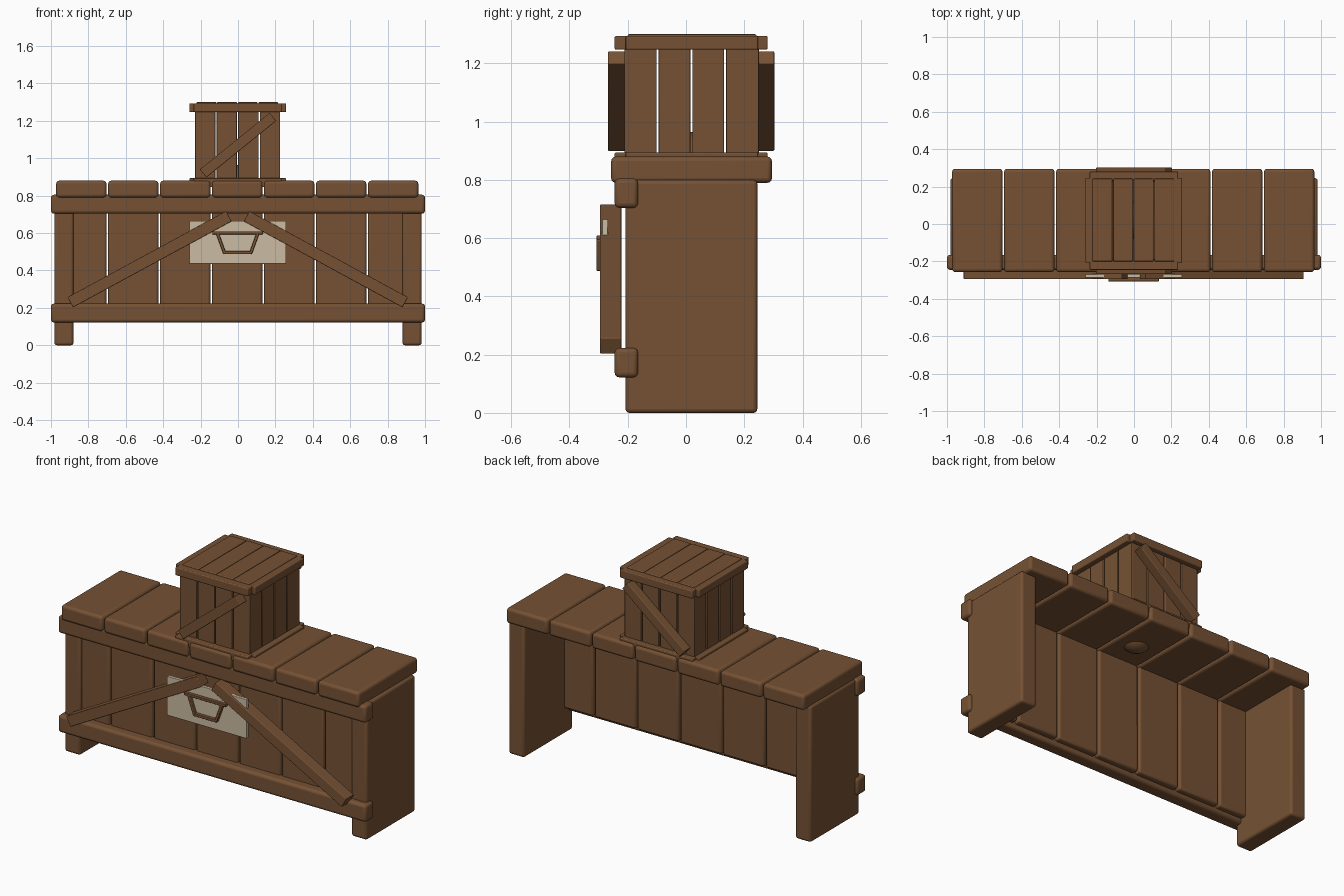
import bpy, math
from mathutils import Matrix

if "Cube" in bpy.data.objects:
    bpy.data.objects.remove(bpy.data.objects["Cube"])


def material(name, rgb):
    m = bpy.data.materials.new(name)
    m.diffuse_color = (*rgb, 1)
    m.use_nodes = True
    m.node_tree.nodes["Principled BSDF"].inputs["Base Color"].default_value = m.diffuse_color
    return m


WOOD = material("brown wood", (0.18, 0.083, 0.034))
PAPER = material("pale parchment", (0.60, 0.50, 0.36))


def finish(ob, mat, bevel=0.0):
    ob.data.materials.append(mat)
    if bevel:
        mod = ob.modifiers.new("rounded edges", 'BEVEL')
        mod.width = bevel
        mod.segments = 3
    bpy.ops.object.shade_smooth_by_angle(angle=math.radians(35))
    return ob


def box(name, x, y, z, bevel=0.012, mat=WOOD, tilt=0.0):
    """Box from (min, max) ranges; tilt raises the +x end (degrees)."""
    bpy.ops.mesh.primitive_cube_add(size=1)
    ob = bpy.context.object
    ob.name = name
    ob.data.transform(Matrix.Diagonal((x[1] - x[0], y[1] - y[0], z[1] - z[0], 1)))
    ob.location = ((x[0] + x[1]) / 2, (y[0] + y[1]) / 2, (z[0] + z[1]) / 2)
    ob.rotation_euler.y = -math.radians(tilt)
    return finish(ob, mat, bevel)


def brace(name, cx, cz, length, width, y, tilt):
    return box(name, (cx - length / 2, cx + length / 2), y,
               (cz - width / 2, cz + width / 2), 0.004, WOOD, tilt)


def strips(a, b, count, gap):
    """Split the range a..b into equal planks with gaps between."""
    step = (b - a + gap) / count
    return [(a + i * step, a + (i + 1) * step - gap) for i in range(count)]


# Counter: side panels, rails, top and front planks
for side in (-1, 1):
    box("side_panel", tuple(sorted((side * 0.88, side * 0.982))), (-0.208, 0.245), (0, 0.80), 0.014)
for z in (0.122, 0.704):
    box("front_rail", (-1, 1), (-0.245, -0.165), (z, z + 0.101), 0.016)
for x0, x1 in strips(-0.972, 0.964, 7, 0.009):
    box("top_plank", (x0, x1), (-0.257, 0.295), (0.79, 0.88), 0.016)
    box("front_plank", (max(x0, -0.9), min(x1, 0.9)), (-0.19, -0.13), (0.15, 0.80), 0.012)

# Diagonal braces and the parchment on the front
brace("left_brace", -0.473, 0.46, 0.965, 0.062, (-0.295, -0.222), 28.5)
brace("right_brace", 0.47, 0.46, 0.965, 0.062, (-0.295, -0.222), -28.5)
box("parchment", (-0.26, 0.257), (-0.288, -0.268), (0.435, 0.665), 0.003, PAPER)

# Bowl-shaped outline of thin strips on the parchment
YB = (-0.307, -0.284)
box("bowl_rim", (-0.137, 0.133), YB, (0.593, 0.609), 0.003)
box("bowl_base", (-0.075, 0.071), YB, (0.487, 0.503), 0.003)
brace("bowl_left_side", -0.09, 0.543, 0.114, 0.016, YB, -70)
brace("bowl_right_side", 0.086, 0.543, 0.114, 0.016, YB, 70)

# Crate: frames at bottom and top
for name, z in (("crate_base", (0.845, 0.894)), ("crate_lid", (1.247, 1.294))):
    for y in ((-0.245, -0.195), (0.23, 0.28)):
        box(name + "_cross_bar", (-0.237, 0.235), y, z, 0.005)
    for x in ((-0.26, -0.21), (0.207, 0.257)):
        box(name + "_side_bar", x, (-0.207, 0.247), z, 0.005)

# Crate: wall and lid planks
for x in strips(-0.23, 0.225, 4, 0.007):
    for y in ((-0.212, -0.187), (0.225, 0.25)):
        box("crate_wall_plank", x, y, (0.87, 1.26), 0.004)
for y in strips(-0.21, 0.247, 4, 0.007):
    for x in ((-0.23, -0.205), (0.20, 0.225)):
        box("crate_side_plank", x, y, (0.87, 1.26), 0.004)
for x in strips(-0.222, 0.215, 4, 0.004):
    box("crate_lid_plank", x, (-0.2, 0.242), (1.265, 1.3), 0.005)

# Crate: diagonal braces front and back
for y in ((-0.268, -0.208), (0.247, 0.303)):
    brace("crate_brace", 0, 1.07, 0.48, 0.055, y, 39)

# Round contents resting in the crate, showing under the counter top
bpy.ops.mesh.primitive_uv_sphere_add(segments=24, ring_count=12, radius=0.1, location=(0, 0.02, 0.865))
bpy.context.object.name = "crate_contents"
finish(bpy.context.object, WOOD)
